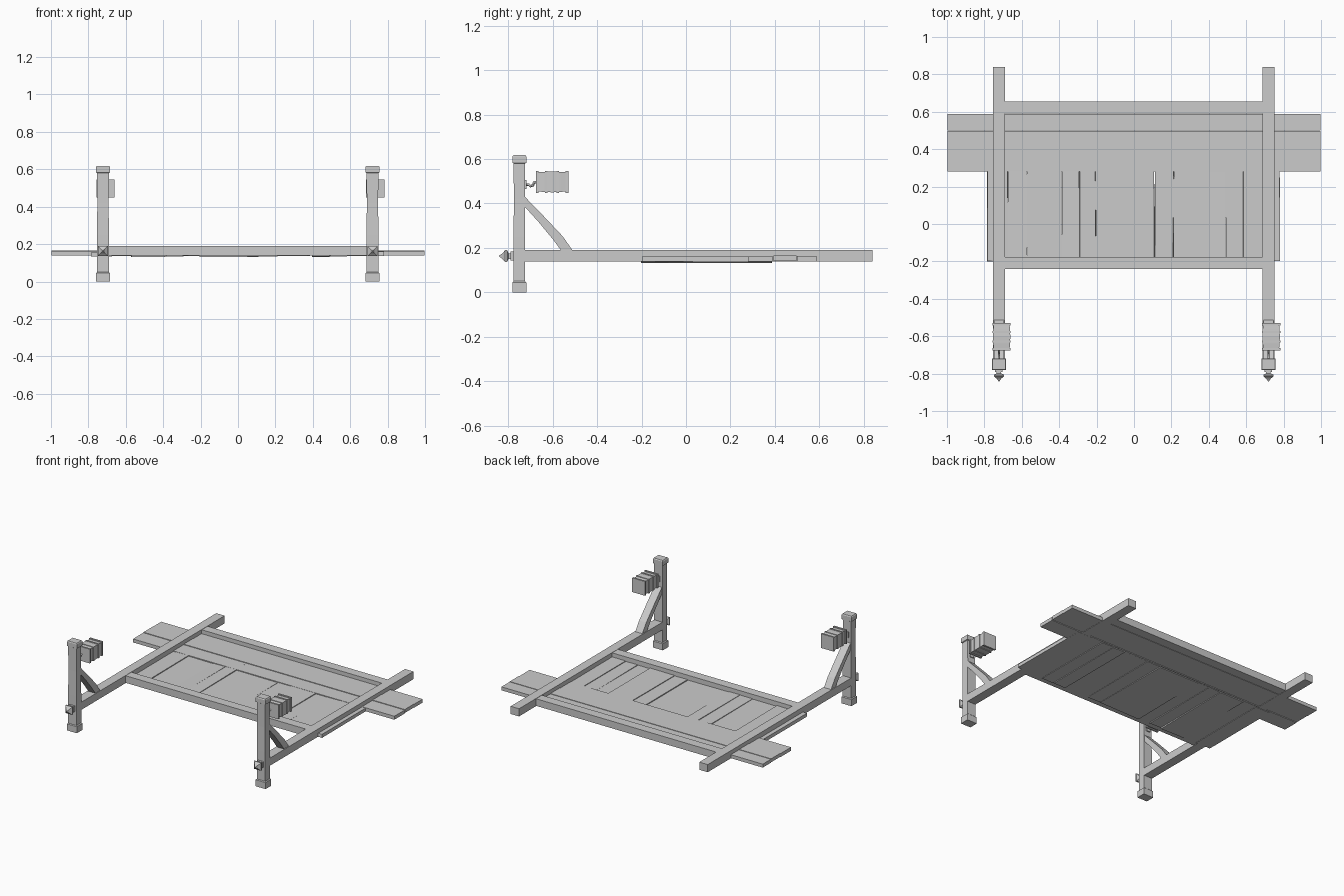
import bpy, bmesh, random
from mathutils import Vector

if "Cube" in bpy.data.objects:
    bpy.data.objects.remove(bpy.data.objects["Cube"])

random.seed(4)


def finish(name, bm, bevel=0.0):
    bmesh.ops.recalc_face_normals(bm, faces=bm.faces)
    me = bpy.data.meshes.new(name)
    bm.to_mesh(me)
    bm.free()
    ob = bpy.data.objects.new(name, me)
    bpy.context.collection.objects.link(ob)
    if bevel:
        m = ob.modifiers.new("edge_bevel", 'BEVEL')
        m.width = bevel
        m.segments = 1
    return ob


def loft(name, rings, bevel=0.0):
    """Skin a list of equal-length vertex rings and cap both ends."""
    bm = bmesh.new()
    rs = [[bm.verts.new(p) for p in r] for r in rings]
    n = len(rs[0])
    for a, b in zip(rs, rs[1:]):
        for i in range(n):
            bm.faces.new((a[i], a[(i + 1) % n], b[(i + 1) % n], b[i]))
    bm.faces.new(rs[0])
    bm.faces.new(rs[-1])
    return finish(name, bm, bevel)


def box(name, x, y, z, bevel=0.0, wobble=0.0):
    """Box from min/max pairs; wobble shifts corners for hand-cut boards."""
    w = lambda: random.uniform(-wobble, wobble)
    rings = []
    for zz in z:
        rings.append([(a + w(), b + w(), zz + w() * 0.4) for a, b in
                      ((x[0], y[0]), (x[1], y[0]), (x[1], y[1]), (x[0], y[1]))])
    return loft(name, rings, bevel)


def square_y(name, cx, cz, profile):
    """Square-section turned shape along y: profile of (y, half size)."""
    return loft(name, [[(cx + sx * r, y, cz + sz * r) for sx, sz in
                        ((-1, -1), (1, -1), (1, 1), (-1, 1))] for y, r in profile])


def square_z(name, cx, cy, profile):
    """Square-section post along z: profile of (z, half x, half y)."""
    return loft(name, [[(cx + sx * hx, cy + sy * hy, z) for sx, sy in
                        ((-1, -1), (1, -1), (1, 1), (-1, 1))] for z, hx, hy in profile])


def rod(name, pts, r):
    """Thin bent square rod in the y-z plane (hook)."""
    cu = bpy.data.curves.new(name, 'CURVE')
    cu.dimensions = '3D'
    cu.bevel_depth = r
    cu.bevel_resolution = 0
    cu.use_fill_caps = True
    s = cu.splines.new('POLY')
    s.points.add(len(pts) - 1)
    for p, c in zip(s.points, pts):
        p.co = (*c, 1)
    ob = bpy.data.objects.new(name, cu)
    bpy.context.collection.objects.link(ob)


# Posts, side beams, braces, finials and lanterns on both sides
for side, cx in (("left", -0.722), ("right", 0.719)):
    # post with block foot and cap
    square_z(side + "_post", cx, -0.75, [
        (0.0, 0.038, 0.031), (0.045, 0.038, 0.031), (0.05, 0.032, 0.026),
        (0.25, 0.032, 0.026), (0.42, 0.03, 0.025), (0.58, 0.032, 0.026),
        (0.583, 0.038, 0.031), (0.612, 0.038, 0.031), (0.618, 0.034, 0.027)])
    # long side beam
    box(side + "_beam", (cx - 0.032, cx + 0.032), (-0.74, 0.84), (0.138, 0.191))
    # curved brace
    upper = [(-0.735, 0.44), (-0.64, 0.342), (-0.555, 0.252), (-0.508, 0.185)]
    lower = [(-0.735, 0.395), (-0.665, 0.318), (-0.597, 0.236), (-0.56, 0.185)]
    loft(side + "_brace", [[(cx - 0.027, *u), (cx + 0.027, *u),
                            (cx + 0.027, *l), (cx - 0.027, *l)]
                           for u, l in zip(upper, lower)])
    # pointed end finial on the front of the post
    square_y(side + "_finial", cx, 0.163, [
        (-0.77, 0.020), (-0.79, 0.020), (-0.791, 0.012), (-0.798, 0.012),
        (-0.806, 0.027), (-0.814, 0.027), (-0.827, 0.012), (-0.842, 0.002)])
    # lantern body with overhanging end plates
    lx = cx + 0.014
    square_y(side + "_lantern", lx, 0.497, [
        (-0.668, 0.043), (-0.64, 0.045), (-0.603, 0.047), (-0.565, 0.045), (-0.537, 0.043)])
    for tag, y0 in (("inner", -0.675), ("outer", -0.542)):
        square_y(f"{side}_lantern_{tag}_plate", lx, 0.497,
                 [(y0, 0.049), (y0 + 0.012, 0.049)])
    # raised bars on the lantern
    for k, y0 in enumerate((-0.634, -0.582)):
        square_y(f"{side}_lantern_band_{k}", lx, 0.497,
                 [(y0, 0.049), (y0 + 0.01, 0.049)])
    # hook holding the lantern
    rod(side + "_hook", [(cx, -0.735, 0.485), (cx, -0.708, 0.485), (cx, -0.70, 0.478),
                         (cx, -0.688, 0.482), (cx, -0.684, 0.495), (cx, -0.665, 0.497)], 0.006)
    box(side + "_hook_plate", (cx - 0.014, cx + 0.014), (-0.73, -0.718), (0.465, 0.505))

# Cross beams
box("front_cross_beam", (-0.70, 0.70), (-0.24, -0.176), (0.14, 0.189))
box("back_cross_beam", (-0.70, 0.70), (0.59, 0.654), (0.14, 0.189))

# Long boards running past both side beams
for i, (y0, y1, dz) in enumerate(((0.28, 0.392, 0.0), (0.394, 0.497, 0.003), (0.499, 0.588, 0.001))):
    box(f"long_board_{i}", (-0.998, 0.998), (y0, y1), (0.138 + dz, 0.162 + dz))

# Short deck boards with uneven seams
edges = [-0.785, -0.675, -0.572, -0.387, -0.292, -0.205, 0.11, 0.21, 0.397, 0.49, 0.582, 0.78]
for i, (a, b) in enumerate(zip(edges, edges[1:])):
    dz = (0.0, 0.003, -0.002)[i % 3]
    box(f"deck_board_{i}", (a + 0.001, b - 0.001), (-0.2, 0.385),
        (0.134 + dz, 0.158 + dz), wobble=0.003)
